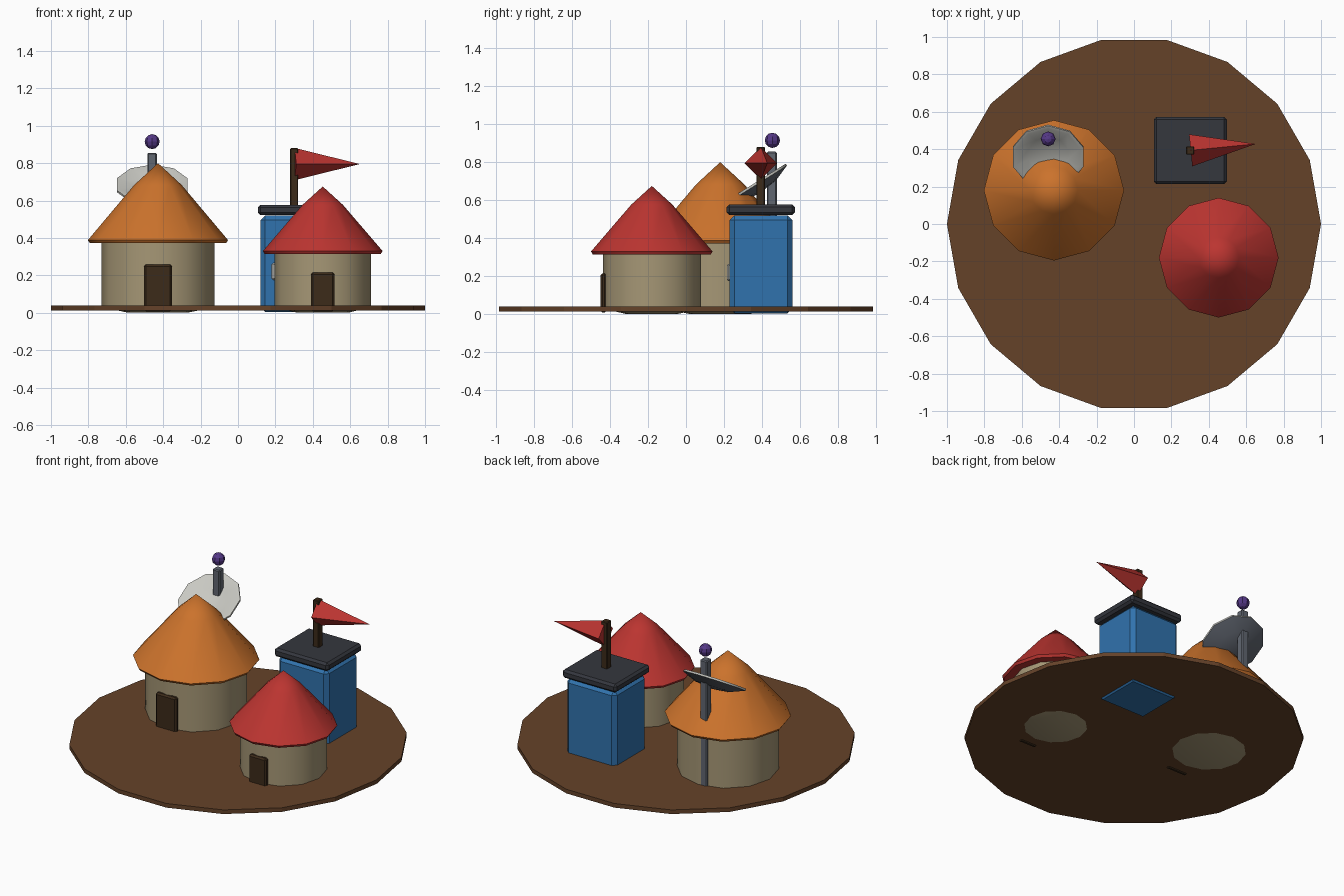
import bpy, bmesh, math
from mathutils import Vector

if "Cube" in bpy.data.objects:
    bpy.data.objects.remove(bpy.data.objects["Cube"])

MATS = {}
COLOURS = {
    "earth": (0.13, 0.055, 0.022), "wall": (0.38, 0.31, 0.18), "orange": (0.60, 0.17, 0.025),
    "red": (0.50, 0.035, 0.03), "blue": (0.03, 0.17, 0.42), "dark": (0.035, 0.038, 0.048),
    "wood": (0.045, 0.024, 0.01), "slate": (0.12, 0.135, 0.165), "light": (0.58, 0.58, 0.54),
    "purple": (0.09, 0.04, 0.24),
}
for key, c in COLOURS.items():
    m = bpy.data.materials.new(key)
    m.diffuse_color = (*c, 1)
    m.use_nodes = True
    m.node_tree.nodes["Principled BSDF"].inputs["Base Color"].default_value = m.diffuse_color
    MATS[key] = m


def finish(name, bm, mat, loc=(0, 0, 0), rot=(0, 0, 0), smooth=None):
    bmesh.ops.recalc_face_normals(bm, faces=bm.faces)
    me = bpy.data.meshes.new(name)
    bm.to_mesh(me)
    bm.free()
    ob = bpy.data.objects.new(name, me)
    bpy.context.collection.objects.link(ob)
    me.materials.append(MATS[mat])
    ob.location, ob.rotation_euler = loc, rot
    if smooth:
        bpy.ops.object.select_all(action='DESELECT')
        ob.select_set(True)
        bpy.context.view_layer.objects.active = ob
        bpy.ops.object.shade_smooth_by_angle(angle=math.radians(smooth))
    return ob


def lathe(name, profile, sides, mat, loc, rot=(0, 0, 0), start=0.0, smooth=None):
    """Spin (radius, z) points round the local z axis."""
    bm = bmesh.new()
    rings = []
    for r, z in profile:
        if r == 0:
            rings.append([bm.verts.new((0, 0, z))] * sides)
        else:
            rings.append([bm.verts.new((r * math.cos(start + math.tau * i / sides),
                                        r * math.sin(start + math.tau * i / sides), z))
                          for i in range(sides)])
    for a, b in zip(rings, rings[1:]):
        for i in range(sides):
            j = (i + 1) % sides
            bm.faces.new(list(dict.fromkeys((a[i], a[j], b[j], b[i]))))
    return finish(name, bm, mat, loc, rot, smooth)


def box(name, lo, hi, mat, bevel=0.0):
    """Chamfered box between two corners."""
    lo, hi = Vector(lo), Vector(hi)
    bm = bmesh.new()
    bmesh.ops.create_cube(bm, size=1)
    bmesh.ops.scale(bm, vec=hi - lo, verts=bm.verts)
    if bevel:
        bmesh.ops.bevel(bm, geom=bm.edges[:], offset=bevel, segments=1, affect='EDGES')
    return finish(name, bm, mat, (lo + hi) / 2)


def hut(name, x, y, r, eave_r, eave_z, top_z, roof, door_w, door_h):
    # round wall with a narrower foot below the ground
    lathe(name + "_wall", [(0, 0), (r * 0.52, 0), (r, 0.03), (r, eave_z + 0.01), (0, eave_z + 0.01)],
          12, "wall", (x, y, 0), smooth=40)
    # slightly bulging conical roof
    h = top_z - eave_z
    lathe(name + "_roof", [(0, eave_z - 0.008), (eave_r * 0.97, eave_z - 0.008), (eave_r, eave_z + 0.008),
                           (eave_r * 0.34, top_z - h * 0.28), (0, top_z)],
          12, roof, (x, y, 0), smooth=40)
    # door
    box(name + "_door", (x - door_w / 2, y - r - 0.013, 0.008),
        (x + door_w / 2, y - r + 0.02, door_h), "wood", 0.01)


# ground disc
lathe("ground", [(0, 0.013), (1, 0.013), (1, 0.04), (0, 0.04)], 18, "earth", (0, 0, 0))

# huts
hut("large_hut", -0.428, 0.18, 0.302, 0.375, 0.38, 0.80, "orange", 0.15, 0.258)
hut("small_hut", 0.453, -0.18, 0.258, 0.32, 0.322, 0.675, "red", 0.125, 0.215)

# tower with cap and front panel
box("tower", (0.12, 0.23, 0.004), (0.48, 0.56, 0.52), "blue", 0.025)
box("tower_cap", (0.106, 0.214, 0.522), (0.496, 0.573, 0.577), "dark", 0.014)
box("tower_panel", (0.18, 0.215, 0.175), (0.42, 0.24, 0.265), "light", 0.008)

# flag on the tower
box("flag_pole", (0.279, 0.371, 0.56), (0.322, 0.415, 0.88), "wood", 0.004)
lathe("flag", [(0, 0), (0.086, 0), (0, 0.35)], 4, "red", (0.303, 0.394, 0.795),
      (0, math.radians(90), math.radians(5.6)))

# antenna mast behind the large hut, with a ball above it
box("mast", (-0.484, 0.427, 0.02), (-0.434, 0.478, 0.855), "slate", 0.006)
bm = bmesh.new()
bmesh.ops.create_uvsphere(bm, u_segments=8, v_segments=6, radius=0.04)
finish("mast_ball", bm, "purple", (-0.459, 0.455, 0.915))

# tilted dish: pale face and dark back
R = 0.198
place = dict(loc=(-0.459, 0.357, 0.687), rot=(math.radians(32), 0, 0), start=math.radians(18), smooth=40)
lathe("dish_face", [(0, -0.045), (R * 0.55, -0.03), (R * 0.91, 0), (R, 0), (R, -0.012)], 10, "light", **place)
lathe("dish_back", [(R, -0.012), (R * 0.55, -0.047), (0, -0.06)], 10, "slate", **place)
